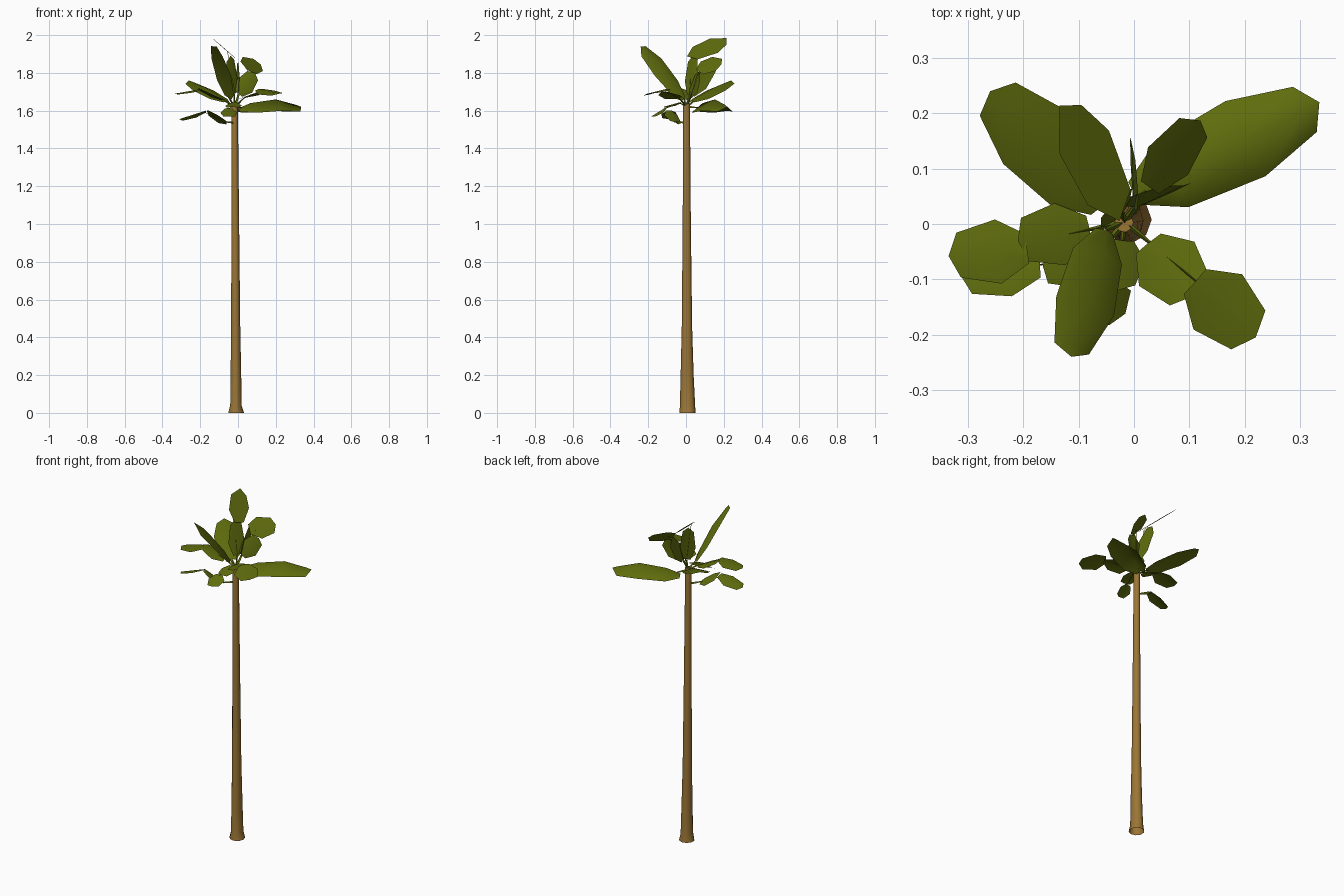
import bpy, bmesh, math
from mathutils import Vector as V

if "Cube" in bpy.data.objects:
    bpy.data.objects.remove(bpy.data.objects["Cube"])


def material(name, rgb):
    m = bpy.data.materials.new(name)
    m.diffuse_color = (*rgb, 1)
    m.use_nodes = True
    m.node_tree.nodes["Principled BSDF"].inputs["Base Color"].default_value = m.diffuse_color
    return m


BARK = material("brown bark", (0.33, 0.18, 0.036))
GREEN = material("olive green", (0.115, 0.15, 0.004))


def finish(name, bm, mat, smooth):
    me = bpy.data.meshes.new(name)
    bm.to_mesh(me)
    bm.free()
    me.materials.append(mat)
    for p in me.polygons:
        p.use_smooth = smooth
    ob = bpy.data.objects.new(name, me)
    bpy.context.collection.objects.link(ob)
    return ob


def tube(name, sections, sides, mat):
    """Loft elliptical rings given as (x, y, z, rx, ry); open at the foot."""
    bm = bmesh.new()
    rings = []
    for x, y, z, rx, ry in sections:
        rings.append([bm.verts.new((x + rx * math.cos(2 * math.pi * i / sides),
                                    y + ry * math.sin(2 * math.pi * i / sides), z))
                      for i in range(sides)])
    for a, b in zip(rings, rings[1:]):
        for i in range(sides):
            j = (i + 1) % sides
            bm.faces.new((a[i], a[j], b[j], b[i]))
    bm.faces.new(rings[-1])
    ob = finish(name, bm, mat, True)
    bpy.context.view_layer.objects.active = ob
    ob.select_set(True)
    bpy.ops.object.shade_smooth_by_angle(angle=math.radians(50))
    ob.select_set(False)


BLUNT = [(0, .45), (.38, 1), (.88, .7)]
LONG = [(0, .3), (.2, .85), (.6, 1), (.92, .6)]


def leaf(name, start, end, side, fold=.01, bow=.0, outline=BLUNT):
    """Blade folded along its midrib; side is the half-width vector."""
    start, end, side = V(start), V(end), V(side)
    normal = (end - start).cross(side).normalized()
    if normal.z < 0:
        normal = -normal
    bm = bmesh.new()
    rows = []
    for t, w in outline:
        mid = start.lerp(end, t) + normal * bow * math.sin(math.pi * t)
        rows.append([bm.verts.new(mid + side * w * s - normal * fold * w * abs(s))
                     for s in (-1, 0, 1)])
    for a, b in zip(rows, rows[1:]):
        for i in (0, 1):
            bm.faces.new((a[i], a[i + 1], b[i + 1], b[i]))
    tip = bm.verts.new(end)
    for i in (0, 1):
        bm.faces.new((rows[-1][i], rows[-1][i + 1], tip))
    bmesh.ops.recalc_face_normals(bm, faces=bm.faces)
    bm.faces.ensure_lookup_table()
    if bm.faces[0].normal.dot(normal) < 0:
        bmesh.ops.reverse_faces(bm, faces=bm.faces)
    finish(name, bm, GREEN, True)


def stalk(name, a, b, r=.005):
    """Thin three-sided stem between two points."""
    a, b = V(a), V(b)
    d = b - a
    bm = bmesh.new()
    bmesh.ops.create_cone(bm, cap_ends=True, segments=3, radius1=r,
                          radius2=r * .5, depth=d.length)
    q = d.to_track_quat('Z', 'Y')
    for v in bm.verts:
        v.co = q @ v.co + (a + b) / 2
    finish(name, bm, GREEN, False)


# Trunk with flared foot
tube("trunk", [(-.011, .008, 0, .043, .043), (-.012, .008, .04, .031, .041),
               (-.012, .006, .2, .029, .035), (-.013, .005, .45, .025, .028),
               (-.015, .004, 1.0, .021, .022), (-.018, .003, 1.635, .017, .018)], 9, BARK)

# Long whole leaves
leaf("right_back_leaf", (0, .055, 1.612), (.335, .22, 1.62), (-.036, .068, 0), .06, .045, LONG)
leaf("left_back_leaf", (-.06, .03, 1.65), (-.26, .24, 1.76), (.054, .05, 0), .02, .01, LONG)
leaf("front_leaf", (-.05, -.01, 1.67), (-.113, -.24, 1.94), (-.052, .018, .045), .02, .02, LONG)

# Broken leaves: an inner and an outer piece each
leaf("left_inner", (-.08, -.01, 1.66), (-.21, -.03, 1.72), (-.01, .056, 0))
leaf("left_outer", (-.193, -.045, 1.715), (-.335, -.058, 1.69), (-.006, .058, 0))
leaf("low_left_inner", (-.06, -.06, 1.54), (-.165, -.075, 1.6), (0, .045, -.02))
leaf("low_left_outer", (-.17, -.075, 1.6), (-.312, -.095, 1.555), (0, .046, -.01))
leaf("right_front_inner", (.025, -.035, 1.67), (.108, -.13, 1.7), (.05, .04, .01))
leaf("right_front_outer", (.11, -.105, 1.715), (.22, -.205, 1.69), (.044, .05, .01))
leaf("right_upper_inner", (.005, .03, 1.69), (.09, .07, 1.8), (-.04, -.005, .035))
leaf("right_upper_outer", (.03, .065, 1.84), (.12, .187, 1.845), (.036, -.025, -.046), .005)
leaf("low_front_inner", (-.02, -.03, 1.645), (-.03, -.12, 1.62), (.044, -.005, 0))
leaf("low_front_outer", (-.05, -.11, 1.615), (-.045, -.183, 1.57), (.044, .012, 0))
leaf("top_inner", (-.02, .02, 1.69), (-.04, .035, 1.89), (.028, .035, .01), .005)
leaf("top_outer", (-.055, .02, 1.912), (-.095, .215, 1.95), (-.064, .032, .055), 0)
leaf("back_upright", (0, .03, 1.69), (-.005, .15, 1.85), (.007, -.03, .035), .003)

# Stalks fanning out of the crown to each leaf, sunk just below the blades
crown = (-.017, .004, 1.62)
for n, root, joint, far in [
        ("left", crown, (-.08, -.01, 1.66), (-.2, -.035, 1.707)),
        ("low_left", (-.02, 0, 1.535), (-.07, -.06, 1.54), (-.18, -.075, 1.592)),
        ("right_front", crown, (.03, -.035, 1.665), (.12, -.11, 1.702)),
        ("right_upper", crown, (.005, .03, 1.685), (.055, .085, 1.83)),
        ("low_front", crown, (-.02, -.03, 1.638), (-.045, -.115, 1.61)),
        ("top", crown, (-.02, .02, 1.69), (-.055, .03, 1.91))]:
    stalk(n + "_stalk", root, joint, .007)
    stalk(n + "_rib", joint, far, .003)
for n, p in [("right_back", (.02, .06, 1.615)), ("left_back", (-.07, .04, 1.65)),
             ("front", (-.05, -.01, 1.67)), ("upright", (0, .03, 1.69))]:
    stalk(n + "_stalk", crown, p, .007)
